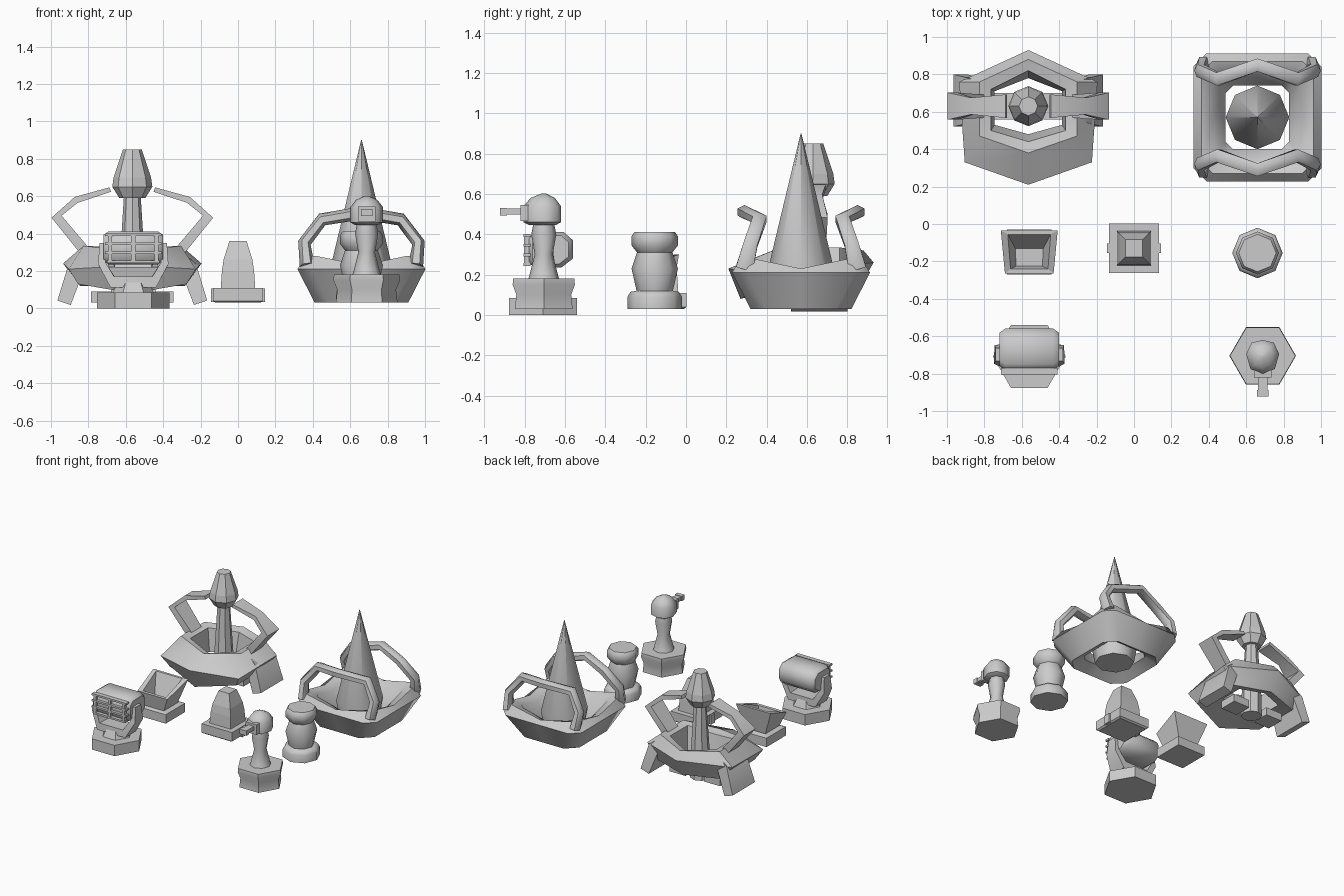
import bpy, bmesh
from math import sin, cos, pi, sqrt
from mathutils import Vector

cube = bpy.data.objects.get("Cube")
if cube:
    bpy.data.objects.remove(cube)

grey = bpy.data.materials.new("plain_grey")
grey.use_nodes = True
tone = (0.6, 0.6, 0.6, 1)
grey.diffuse_color = tone
grey.node_tree.nodes["Principled BSDF"].inputs["Base Color"].default_value = tone


def loft(name, at, rings, caps=True, closed=False, angle=0.0):
    """Skin a list of equal-sized point rings, placed at an origin."""
    bm = bmesh.new()
    rows = [[bm.verts.new(Vector(p) + Vector(at)) for p in ring] for ring in rings]
    pairs = list(zip(rows, rows[1:])) + ([(rows[-1], rows[0])] if closed else [])
    for a, b in pairs:
        for i in range(len(a)):
            j = (i + 1) % len(a)
            bm.faces.new((a[i], a[j], b[j], b[i]))
    if caps and not closed:
        bm.faces.new(rows[0])
        bm.faces.new(rows[-1])
    bmesh.ops.recalc_face_normals(bm, faces=bm.faces)
    mesh = bpy.data.meshes.new(name)
    bm.to_mesh(mesh)
    bm.free()
    mesh.materials.append(grey)
    ob = bpy.data.objects.new(name, mesh)
    bpy.context.collection.objects.link(ob)
    if angle:
        bpy.ops.object.select_all(action='DESELECT')
        ob.select_set(True)
        bpy.context.view_layer.objects.active = ob
        bpy.ops.object.shade_smooth_by_angle(angle=angle)
    return ob


def lathe(name, at, profile, n, phase=0.0, angle=0.0):
    """Polygonal turned part from (radius, height) pairs."""
    rings = [[(r * cos(2 * pi * i / n + phase), r * sin(2 * pi * i / n + phase), z)
              for i in range(n)] for r, z in profile]
    return loft(name, at, rings, angle=angle)


def square(name, at, profile, angle=0.0):
    """Square stepped part from (half width, height) pairs."""
    return lathe(name, at, [(h * sqrt(2), z) for h, z in profile], 4, pi / 4, angle)


def sweep(name, at, path, widths, thicks, n=4, angle=0.0):
    """Bar along a path, widths run along y."""
    pts = [Vector(p) for p in path]
    rings = []
    grow = sqrt(2) if n == 4 else 1
    for i, p in enumerate(pts):
        t = pts[min(i + 1, len(pts) - 1)] - pts[max(i - 1, 0)]
        side = Vector((0, 1, 0))
        side = (side - t * side.dot(t) / t.length_squared).normalized()
        up = t.normalized().cross(side)
        rings.append([p + grow / 2 * (side * widths[i] * cos(2 * pi * k / n + pi / n)
                                      + up * thicks[i] * sin(2 * pi * k / n + pi / n))
                      for k in range(n)])
    return loft(name, at, rings, angle=angle)


def box(name, at, size):
    x, y, z = (s / 2 for s in size)
    return loft(name, at, [[(-x, -y, h), (x, -y, h), (x, y, h), (-x, y, h)] for h in (-z, z)])


def mirrored(half):
    """Complete a ring whose first and last points lie on the symmetry plane."""
    return half + [(-x, y, z) for x, y, z in reversed(half[1:-1])]


# Hexagonal basin with a flared front skirt
hall = (-0.565, 0.63, 0)
basin = [
    [(0, .15, .14), (.18, .08, .14), (.18, -.10, .14), (0, -.15, .14)],
    [(0, .19, .30), (.20, .09, .32), (.20, -.13, .32), (0, -.19, .28)],
    [(0, .25, .32), (.26, .13, .335), (.26, -.16, .335), (0, -.25, .30)],
    [(0, .30, .26), (.37, .13, .24), (.34, -.30, .21), (0, -.42, .23)],
    [(0, .22, .12), (.28, .12, .12), (.29, -.26, .13), (0, -.36, .08)],
]
loft("basin", hall, [mirrored(r) for r in basin], closed=True, angle=0.8)

# Central mast and its capped head
lathe("mast", hall, [(.075, .02), (.07, .2), (.045, .6)], 8)
lathe("mast_head", hall, [(.07, .59), (.107, .65), (.1, .7), (.05, .85)], 8)

# Side arms, splayed legs and feet
for s, side in ((1, "left"), (-1, "right")):
    sweep(side + "_arm", hall, [(s * x, 0, z) for x, z in
          ((.24, .29), (.405, .49), (.30, .58), (.118, .635))],
          (.12, .145, .09, .125), (.055, .055, .035, .025), angle=0.6)
    sweep(side + "_leg", hall, [(s * x, .03, z) for x, z in
          ((.22, .28), (.30, .22), (.365, .03))], (.2, .25, .28), (.09, .09, .075), angle=0.6)
    box(side + "_foot", (hall[0] + s * .15, hall[1], .06), (.14, .14, .06))


# Square basin with chamfered corners
def chamfered(h, c, z, dip=0.0):
    ring = []
    for sx, sy in ((1, 1), (-1, 1), (-1, -1), (1, -1)):
        a, b = (sx * h, sy * (h - c), z), (sx * (h - c), sy * h, z)
        mid = (0, sy * h, z - dip) if sy == sx else (sx * h, 0, z - dip)
        ring += ([a, b] if sx == sy else [b, a]) + [mid]
    return ring


spire = (0.66, 0.57, 0)
loft("spire_basin", spire, [chamfered(.17, .04, .08), chamfered(.235, .04, .25, .05),
     chamfered(.30, .06, .28, .05), chamfered(.342, .07, .21), chamfered(.25, .08, .03)],
     closed=True, angle=0.8)
lathe("spire_cone", spire, [(.14, .03), (.17, .2), (.002, .9)], 8, pi / 2, 1.0)

# Two handles arching over the basin
for s, side in ((-1, "front"), (1, "back")):
    half = [(.29, s * .28, .23), (.305, s * .25, .35), (.21, s * .205, .475)]
    path = half + [(0, s * .28, .51)] + [(-x, y, z) for x, y, z in reversed(half)]
    sweep(side + "_handle", spire, path, (.1, .08, .08, .08, .08, .08, .1),
          (.08, .07, .07, .07, .07, .07, .08), 6, 1.0)

# Open hopper on a box base
hopper = (-0.56, -0.15, 0)


def trapezoid(back, front, yb, yf, zb, zf):
    return [(-back, yb, zb), (back, yb, zb), (front, yf, zf), (-front, yf, zf)]


square("hopper_base", hopper, [(.12, .03), (.12, .10), (.09, .11)])
loft("hopper_tray", hopper, [
    trapezoid(.08, .08, .08, -.09, .10, .10), trapezoid(.152, .13, .115, -.115, .30, .22),
    trapezoid(.115, .10, .095, -.09, .30, .22), trapezoid(.075, .07, .02, -.075, .13, .13)])

# Tapered square pedestal
post = (0, -0.13, 0)
square("pedestal", post, [(.12, .03), (.133, .04), (.133, .11), (.092, .11),
                          (.086, .2), (.077, .26), (.046, .36)])
for s, side in ((1, "left"), (-1, "right")):
    box(side + "_pedestal_lug", (s * .135, -.13, .07), (.02, .05, .07))

# Turned column
lathe("column", (0.66, -0.155, 0),
      [(.135, .03), (.135, .09), (.12, .115), (.09, .12), (.115, .23), (.088, .31),
       (.115, .345), (.115, .39), (.1, .412)], 8, pi / 2, 0.9)

# Launcher: hexagonal base, yoke and rounded head
launcher = (-0.56, -0.708, 0)
lathe("launcher_base", launcher, [(.195, 0), (.195, .085)], 6)
lathe("launcher_pivot", launcher, [(.11, .085), (.08, .14)], 6)
half = [(-.165, .01, .35), (-.168, .01, .24), (-.11, 0, .14)]
sweep("launcher_yoke", launcher, half + [(-x, y, z) for x, y, z in reversed(half)],
      (.07, .10, .14, .14, .10, .07), (.03, .04, .06, .06, .04, .03), angle=0.7)
outline = [(-.075, .26), (-.075, .38), (-.04, .412), (.10, .412), (.148, .37),
           (.148, .28), (.09, .235), (-.04, .235)]
loft("launcher_head", launcher, [[(x, .04 + (y - .04) * k, .325 + (z - .325) * k)
     for y, z in outline] for x, k in ((-.158, .8), (-.13, 1), (.13, 1), (.158, .8))], angle=0.8)

# Grille across the launcher mouth
for i in range(4):
    box("grille_bar", (launcher[0], launcher[1] - .08, .25 + i * .048), (.30 - .02 * (i == 0), .035, .014))
for i in (-1, 0, 1):
    box("grille_post", (launcher[0] + i * .125, launcher[1] - .08, .322), (.022, .032, .15))

# Turret: waisted hexagonal base, neck, domed head and barrel
turret = (0.688, -0.705, 0)
lathe("turret_base", turret, [(.165, .03), (.157, .1), (.178, .15), (.175, .18), (.12, .18)],
      6, 0, 0.7)
lathe("turret_neck", turret, [(.08, .17), (.07, .2), (.045, .3), (.062, .4), (.05, .46)],
      8, 0, 0.9)


def dome(scale, z):
    side = [(0, .085), (.06, .07), (.088, .01), (.065, -.07), (0, -.1)]
    return mirrored([(x * scale, y * scale, z) for x, y in side])


loft("turret_head", turret, [dome(.7, .445), dome(1, .46), dome(1, .54), dome(.65, .58),
                             dome(.12, .602)], angle=0.9)
box("barrel_housing", (turret[0], -.79, .505), (.095, .06, .08))
box("barrel", (turret[0], -.85, .512), (.05, .11, .03))
box("barrel_tip", (turret[0], -.905, .512), (.06, .035, .038))
